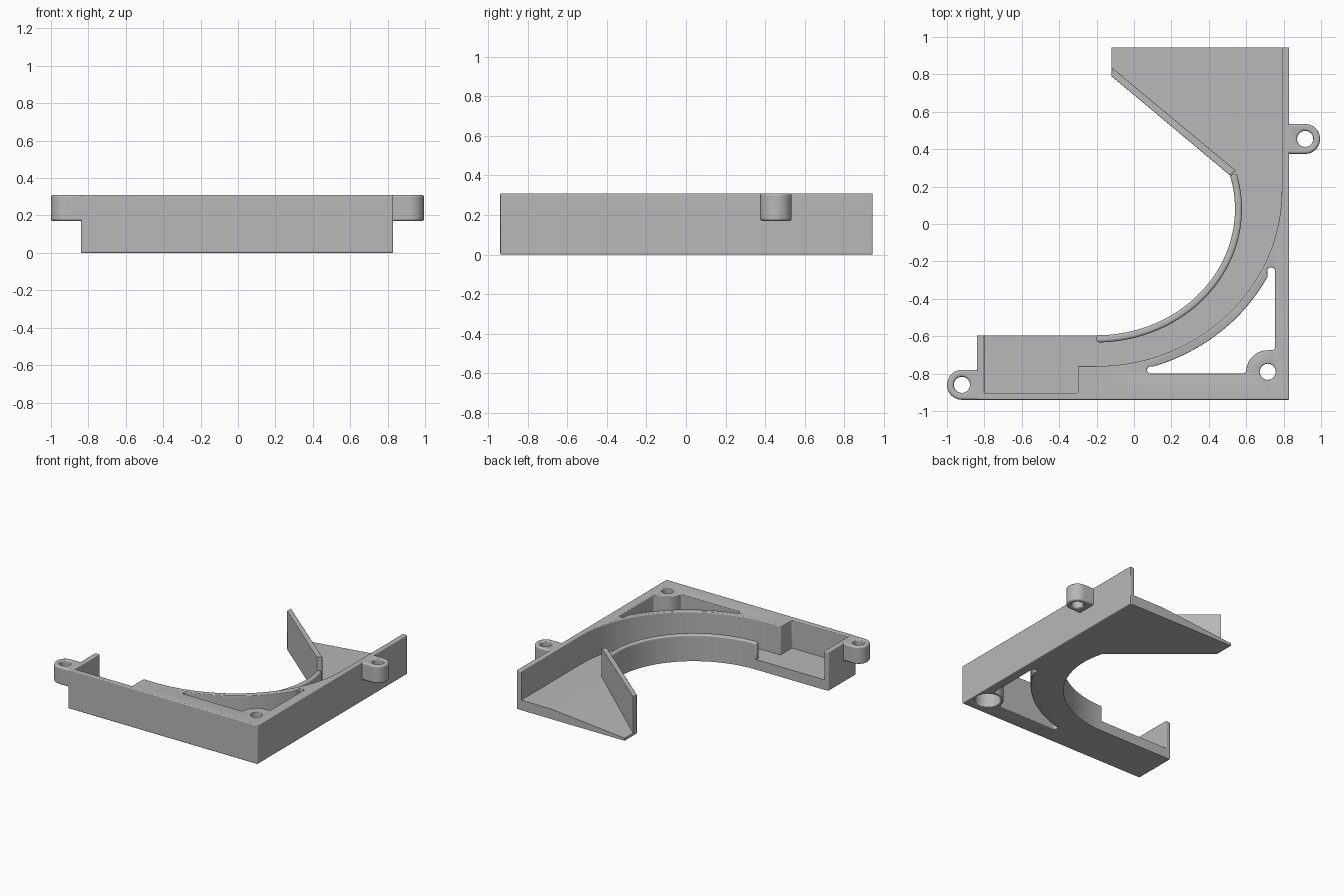
import bpy, bmesh, math
from math import cos, sin, radians

cube = bpy.data.objects.get("Cube")
if cube:
    bpy.data.objects.remove(cube, do_unlink=True)

grey = bpy.data.materials.new("light_grey")
grey.use_nodes = True
COLOUR = (0.48, 0.48, 0.48, 1)
grey.diffuse_color = COLOUR
grey.node_tree.nodes["Principled BSDF"].inputs["Base Color"].default_value = COLOUR

TOP, FLOOR = 0.31, 0.08
EAR_Z, INNER_TOP = 0.17, 0.21


def arc(cx, cy, rx, ry, a0, a1, n=40):
    """Points on an elliptical arc, angles in degrees."""
    angles = [radians(a0 + (a1 - a0) * i / n) for i in range(n + 1)]
    return [(cx + rx * cos(a), cy + ry * sin(a)) for a in angles]


def prism(name, outline, z0, z1, top_rule=None):
    """Upright prism; top_rule(x, y) may give a varying top height."""
    bm = bmesh.new()
    low = [bm.verts.new((x, y, z0)) for x, y in outline]
    high = [bm.verts.new((x, y, top_rule(x, y) if top_rule else z1)) for x, y in outline]
    bm.faces.new(low)
    bm.faces.new(high)
    for i in range(len(low)):
        j = (i + 1) % len(low)
        bm.faces.new((low[i], low[j], high[j], high[i]))
    bmesh.ops.recalc_face_normals(bm, faces=bm.faces)
    mesh = bpy.data.meshes.new(name)
    bm.to_mesh(mesh)
    bm.free()
    mesh.materials.append(grey)
    obj = bpy.data.objects.new(name, mesh)
    bpy.context.collection.objects.link(obj)
    return obj


def cut(obj, name, outline, z0, z1):
    cutter = prism(name, outline, z0, z1)
    cutter.hide_render = True
    cutter.hide_viewport = True
    cutter.display_type = 'WIRE'
    mod = obj.modifiers.new(name, 'BOOLEAN')
    mod.operation = 'DIFFERENCE'
    mod.solver = 'EXACT'
    mod.object = cutter


def finish(obj, width=0.012):
    if width:
        mod = obj.modifiers.new("rounded_edges", 'BEVEL')
        mod.width = width
        mod.segments = 3
        mod.limit_method = 'ANGLE'
        mod.angle_limit = radians(40)
    bpy.ops.object.select_all(action='DESELECT')
    obj.select_set(True)
    bpy.context.view_layer.objects.active = obj
    bpy.ops.object.shade_smooth_by_angle(angle=radians(35))


def circle(cx, cy, r):
    return arc(cx, cy, r, r, 0, 352.5, 47)


# Outer frame: front, right and left walls with the curved channel side
frame = prism("outer_frame", [
    (-0.84, -0.94), (0.83, -0.94), (0.83, 0.945), (0.79, 0.945),
    *arc(-0.2, 0.18, 0.99, 0.94, 0, -90),
    (-0.3, -0.76), (-0.3, -0.905), (-0.8, -0.905),
    (-0.8, -0.595), (-0.84, -0.595)], 0, TOP)

# Triangular opening that wraps around the corner screw boss
BOSS = (0.715, -0.79)
pocket = [
    (0.09, -0.8), (0.58, -0.8),
    *arc(0.58, -0.78, 0.02, 0.02, -80, -10, 4),
    *arc(*BOSS, 0.115, 0.115, 170, 90, 14),
    *arc(0.735, -0.655, 0.02, 0.02, -80, 0, 4),
    *arc(0.732, -0.255, 0.023, 0.023, 0, 150, 8),
    *arc(-0.2, 0.18, 1.035, 0.985, -28, -73, 24),
    *arc(0.09, -0.78, 0.02, 0.02, 110, 250, 8)]
cut(frame, "corner_opening_cutter", pocket, -0.1, 0.5)
cut(frame, "screw_hole_cutter", circle(*BOSS, 0.043), -0.1, 0.5)
cut(frame, "counterbore_cutter", circle(*BOSS, 0.095), -0.1, EAR_Z)
finish(frame)

# Channel floor
inner_arc = arc(-0.2, 0.08, 0.74, 0.675, 15.5, -90)
floor = prism("channel_floor", [
    (-0.82, -0.92), (-0.25, -0.92), (-0.25, -0.78),
    *arc(-0.2, 0.18, 1.01, 0.96, -90, 0),
    (0.81, 0.945), (0.52, 0.945), (0.52, 0.26),
    *inner_arc, (-0.82, -0.595)], 0, FLOOR)
finish(floor, 0)

# Flared floor thinning towards its tip
flare = prism("flare_floor", [
    (-0.12, 0.79), (0.52, 0.255), (0.52, 0.945), (-0.12, 0.945)],
    0, FLOOR, lambda x, y: 0.02 + (x + 0.12) / 0.64 * (FLOOR - 0.02))
finish(flare, 0)

# Low curved inner wall
inner_wall = prism("inner_wall", inner_arc
                   + arc(-0.2, 0.08, 0.777, 0.713, -90, 15.5), 0, INNER_TOP)
finish(inner_wall)

# Tall straight wall along the flare
flare_wall = prism("flare_wall", [
    (-0.12, 0.79), (0.513, 0.26), (0.545, 0.285), (-0.12, 0.838)], 0, TOP)
finish(flare_wall, 0.004)

# Mounting ears
for name, cx, cy, side in (("left_ear", 0.915, 0.455, 1), ("right_ear", -0.92, -0.86, -1)):
    root = 0.805 * side
    rim = arc(cx, cy, 0.08, 0.08, -90, 90, 24)
    if side < 0:
        rim = arc(cx, cy, 0.08, 0.08, 90, 270, 24)
    ear = prism(name, [(root, cy - 0.08 * side), *rim, (root, cy + 0.08 * side)], EAR_Z, TOP)
    cut(ear, name + "_hole_cutter", circle(cx, cy, 0.043), 0.1, 0.5)
    finish(ear)
